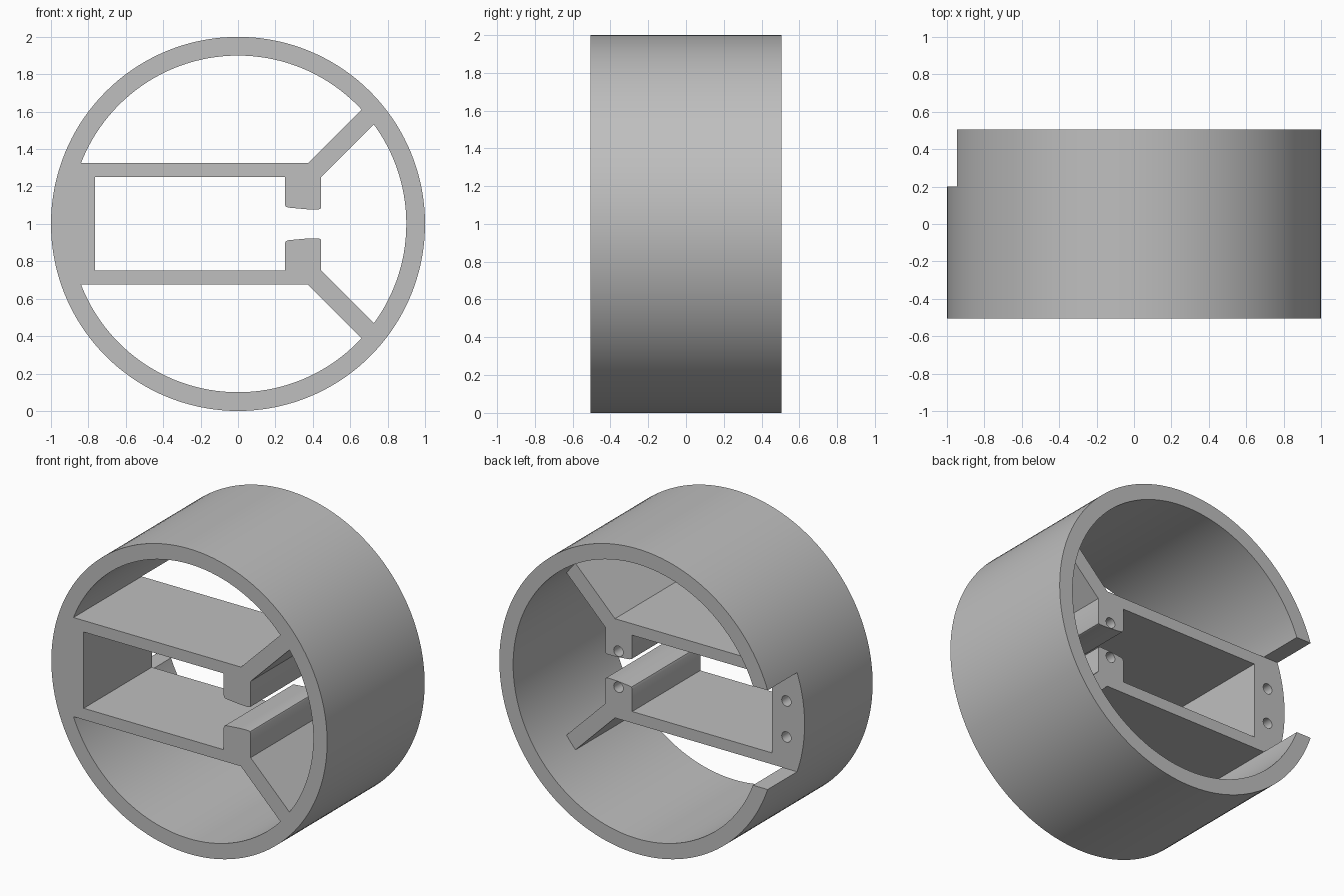
import bpy, bmesh, math
from mathutils import Matrix

cube = bpy.data.objects.get("Cube")
if cube:
    bpy.data.objects.remove(cube, do_unlink=True)

FRONT, BACK, FRAME_BACK = -0.505, 0.505, 0.2
CENTRE = 1.0

grey = bpy.data.materials.new("plain_grey")
grey.use_nodes = True
COLOUR = (0.52, 0.52, 0.52, 1)
grey.diffuse_color = COLOUR
grey.node_tree.nodes["Principled BSDF"].inputs["Base Color"].default_value = COLOUR


def finish(name, bm):
    bmesh.ops.recalc_face_normals(bm, faces=bm.faces)
    mesh = bpy.data.meshes.new(name)
    bm.to_mesh(mesh)
    bm.free()
    mesh.materials.append(grey)
    obj = bpy.data.objects.new(name, mesh)
    bpy.context.collection.objects.link(obj)
    return obj


def prism(name, outline, y0, y1):
    """Extrude an (x, height from centre) outline along y."""
    bm = bmesh.new()
    face = bm.faces.new([bm.verts.new((x, y0, CENTRE + z)) for x, z in outline])
    new = bmesh.ops.extrude_face_region(bm, geom=[face])["geom"]
    verts = [v for v in new if isinstance(v, bmesh.types.BMVert)]
    bmesh.ops.translate(bm, verts=verts, vec=(0, y1 - y0, 0))
    return finish(name, bm)


def circle(radius, count, cx=0, cz=0):
    steps = [math.tau * i / count for i in range(count)]
    return [(cx + radius * math.cos(a), cz + radius * math.sin(a)) for a in steps]


def combine(target, tool, operation):
    mod = target.modifiers.new("combine", "BOOLEAN")
    mod.operation, mod.solver, mod.object = operation, "EXACT", tool
    bpy.context.view_layer.objects.active = target
    bpy.ops.object.modifier_apply(modifier=mod.name)
    bpy.data.objects.remove(tool, do_unlink=True)


# Outer ring: a rectangular section spun around the y axis
bm = bmesh.new()
section = [(0.9, FRONT), (1.0, FRONT), (1.0, BACK), (0.9, BACK)]
SIDES = 144
loops = []
for i in range(SIDES):
    turn = Matrix.Rotation(math.tau * i / SIDES, 3, "Y")
    points = [turn @ Matrix.Identity(3).col[0] * r for r, y in section]
    loops.append([bm.verts.new((p.x, y, CENTRE + p.z)) for p, (r, y) in zip(points, section)])
for i, here in enumerate(loops):
    after = loops[(i + 1) % SIDES]
    for j in range(4):
        k = (j + 1) % 4
        bm.faces.new((here[j], here[k], after[k], after[j]))
ring = finish("ring_holder", bm)

# Notch in the rear of the ring
notch = prism("notch", [(-1.2, -0.325), (-0.5, -0.325), (-0.5, 0.325), (-1.2, 0.325)],
              FRAME_BACK, BACK + 0.2)
combine(ring, notch, "DIFFERENCE")

# Inner frame: wall, shelves, diagonal struts and rounded clamp blocks
upper = [(-0.92, 0.325), (0.375, 0.325), (0.69, 0.64), (0.755, 0.56), (0.445, 0.25),
         (0.445, 0.09), (0.441, 0.081), (0.43, 0.077), (0.37, 0.078), (0.27, 0.087),
         (0.256, 0.092), (0.25, 0.105), (0.25, 0.25), (-0.765, 0.25)]
lower = [(x, -z) for x, z in reversed(upper)]
frame = prism("inner_frame", upper + lower, FRONT, FRAME_BACK)
combine(ring, frame, "UNION")

# Blind screw holes in the back of the wall and blocks
for x in (-0.868, 0.35):
    for z in (-0.118, 0.118):
        hole = prism("hole", circle(0.034, 32, x, z), FRAME_BACK - 0.3, FRAME_BACK + 0.1)
        combine(ring, hole, "DIFFERENCE")

bpy.ops.object.select_all(action="DESELECT")
ring.select_set(True)
bpy.context.view_layer.objects.active = ring
bpy.ops.object.shade_smooth_by_angle(angle=math.radians(30))
